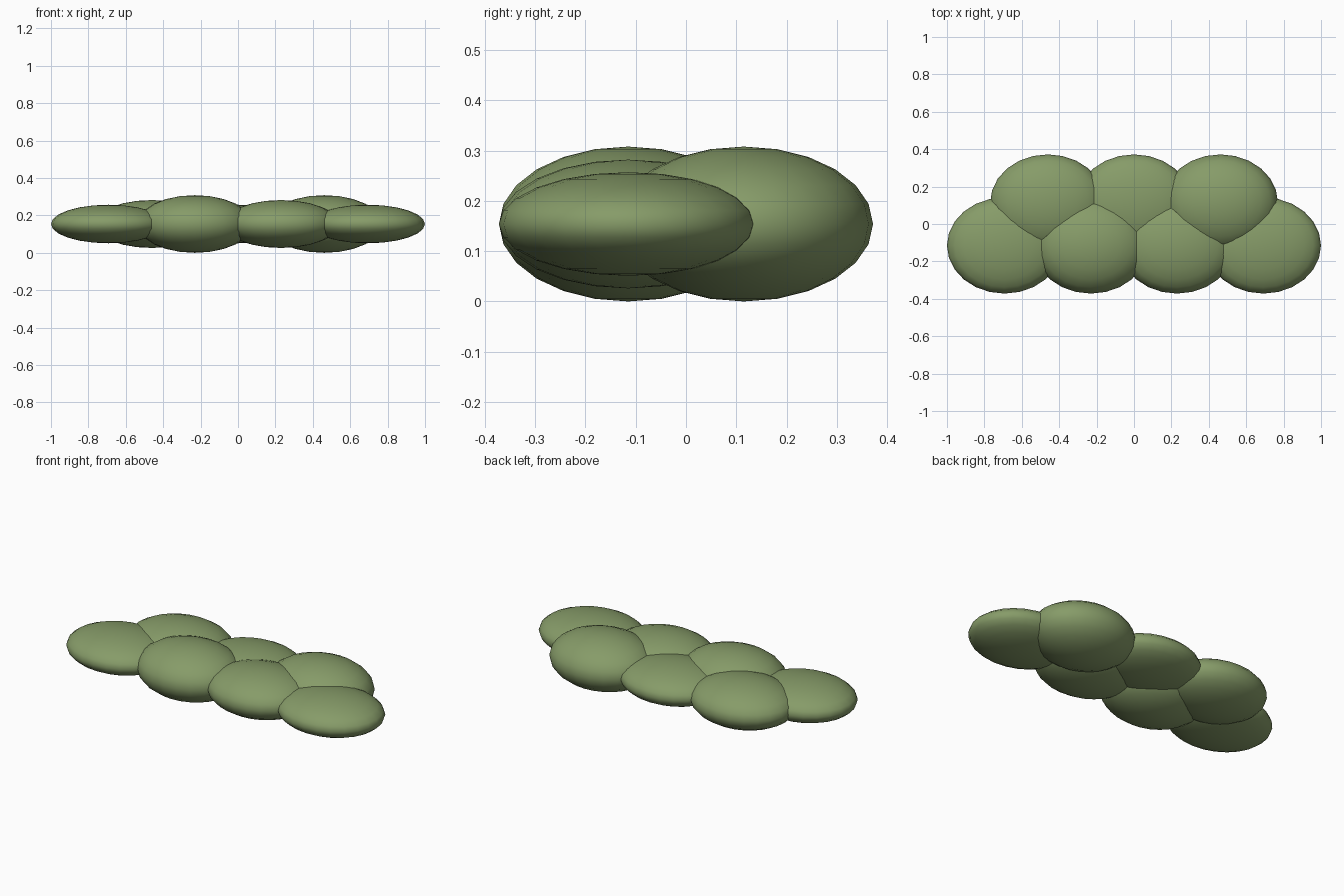
import bpy

if "Cube" in bpy.data.objects:
    bpy.data.objects.remove(bpy.data.objects["Cube"])

leaf = bpy.data.materials.new("leaf_green")
leaf.diffuse_color = (0.24, 0.33, 0.14, 1)
leaf.use_nodes = True
leaf.node_tree.nodes["Principled BSDF"].inputs["Base Color"].default_value = leaf.diffuse_color

RX, RY, MID = 0.308, 0.257, 0.154


def clump(name, x, y, rz):
    # one flattened foliage blob
    bpy.ops.mesh.primitive_uv_sphere_add(segments=24, ring_count=12, radius=1,
                                         location=(x, y, MID))
    ob = bpy.context.object
    ob.name = name
    ob.scale = (RX, RY, rz)
    bpy.ops.object.transform_apply(location=False, rotation=False, scale=True)
    bpy.ops.object.shade_smooth()
    ob.data.materials.append(leaf)


# front row of four, back row of three staggered between them
rows = {
    "front": (-0.115, -0.692, (0.103, 0.154, 0.128, 0.103)),
    "back": (0.115, -0.461, (0.128, 0.103, 0.154)),
}
for row, (y, x0, heights) in rows.items():
    for i, rz in enumerate(heights):
        clump(f"{row}_clump_{i + 1}", x0 + i * 0.4613, y, rz)
